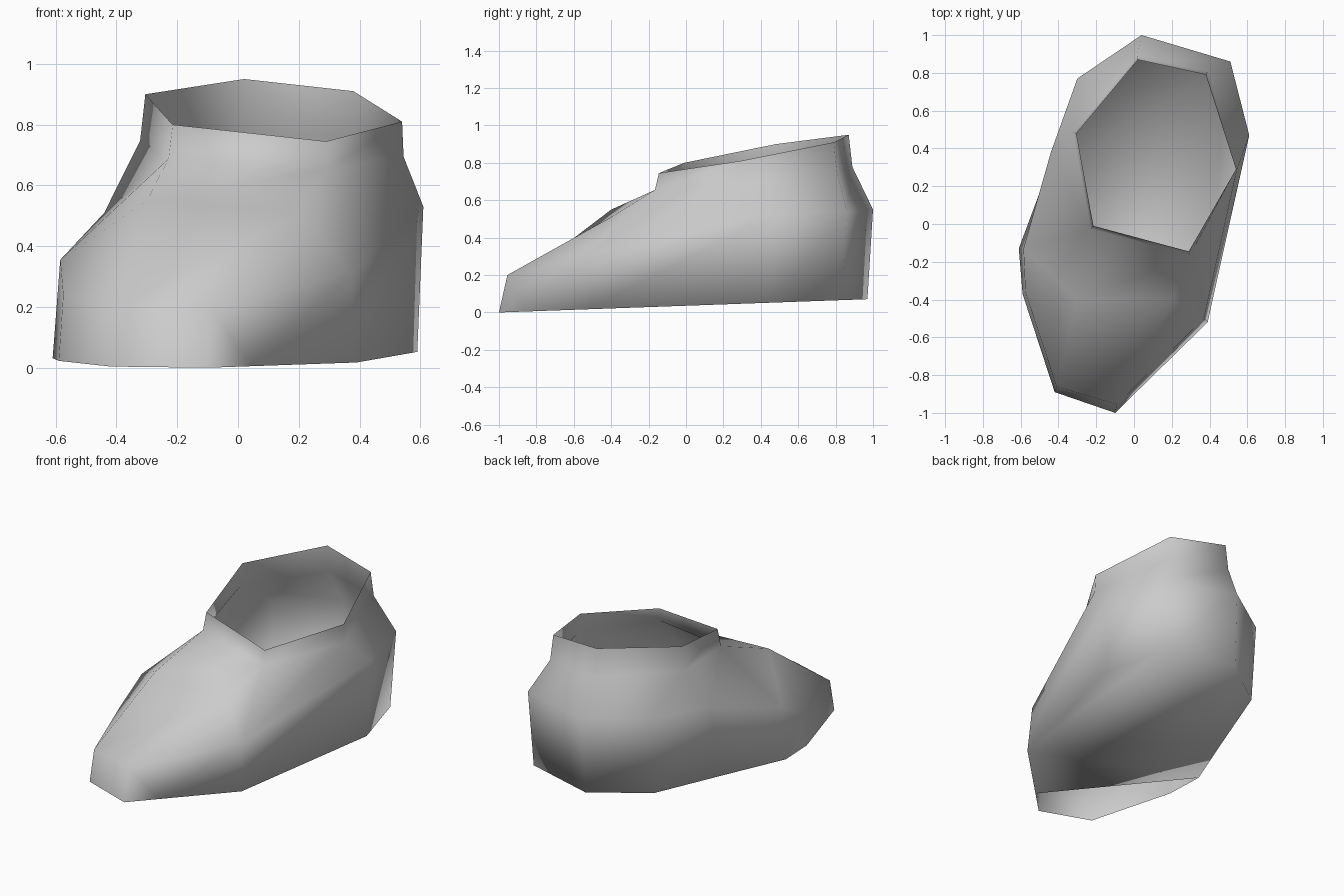
import bpy
import bmesh
from mathutils import Vector

default_cube = bpy.data.objects.get("Cube")
if default_cube:
    bpy.data.objects.remove(default_cube, do_unlink=True)


def make_material(name, colour):
    material = bpy.data.materials.new(name)
    material.use_nodes = True
    material.diffuse_color = colour
    material.node_tree.nodes["Principled BSDF"].inputs["Base Color"].default_value = colour
    return material


def ring(bm, points):
    return [bm.verts.new(point) for point in points]


def bridge(bm, lower, upper, closed=True):
    """Join two matching rows of vertices with quads."""
    count = len(lower)
    for i in range(count if closed else count - 1):
        j = (i + 1) % count
        bm.faces.new((lower[i], lower[j], upper[j], upper[i]))


bm = bmesh.new()

# Ground outline, counter-clockwise from the toe; it lifts gently to the heel
ground_outline = [(-.1, -1), (.39, -.52), (.59, .45), (.49, .83), (.03, .97),
                  (-.29, .74), (-.45, .3), (-.61, -.13), (-.59, -.37), (-.42, -.89)]
base = ring(bm, [(x, y, .036 * (y + 1)) for x, y in ground_outline])

# Widest outline of the upper, in the same order
middle = ring(bm, [(-.09, -.955, .2), (.37, -.5, .31), (.61, .47, .53), (.51, .86, .54),
                   (.04, 1, .55), (-.3, .77, .55), (-.44, .38, .51),
                   (-.585, -.13, .355), (-.575, -.36, .24), (-.41, -.86, .2)])

# Ankle opening, and the neck just beneath it
opening = [Vector(p) for p in [(.29, -.145, .745), (.54, .29, .81), (.38, .79, .91),
                               (.02, .87, .95), (-.305, .48, .9), (-.215, -.01, .8)]]
centre = sum(opening, Vector()) / len(opening)
neck_points = []
for point in opening:
    out = centre + (point - centre) * 1.04
    drop = .09 + .4 * (point.z - opening[0].z)
    neck_points.append((min(out.x, .545), out.y, point.z - drop))
collar = ring(bm, opening)
neck = ring(bm, neck_points)

# Two corners on top of the foot
instep_left, instep_right = ring(bm, [(.2, -.4, .51), (-.3, -.4, .55)])

# Side walls and collar band
bridge(bm, base, middle)
bridge(bm, neck, collar)

# Heel and flanks rise from the widest outline to the neck
toe_left, side_left, *heel, waist, side_right, ball, toe_right = middle
bridge(bm, [side_left] + heel, neck[:5], closed=False)
bm.faces.new((heel[-1], waist, neck[4]))
bm.faces.new((waist, side_right, neck[5], neck[4]))

# Top of the foot from the toe to the opening
for corners in [(toe_right, toe_left, instep_left, instep_right),
                (toe_left, side_left, instep_left),
                (side_left, neck[0], instep_left),
                (instep_right, instep_left, neck[0], neck[5]),
                (side_right, instep_right, neck[5]),
                (ball, instep_right, side_right),
                (toe_right, instep_right, ball)]:
    bm.faces.new(corners)

# Sole stops short of the toe tip, leaving a gap underneath
toe_edge = next(e for e in base[0].link_edges if base[1] in e.verts)
_, sole_front = bmesh.utils.edge_split(toe_edge, base[0], .29)
bm.faces.new([sole_front] + base[1:8])

bmesh.ops.recalc_face_normals(bm, faces=bm.faces)
for face in bm.faces:
    face.smooth = True

mesh = bpy.data.meshes.new("shoe_shell")
bm.to_mesh(mesh)
bm.free()
shoe = bpy.data.objects.new("shoe_shell", mesh)
bpy.context.collection.objects.link(shoe)
mesh.materials.append(make_material("plain grey", (.6, .6, .6, 1)))
